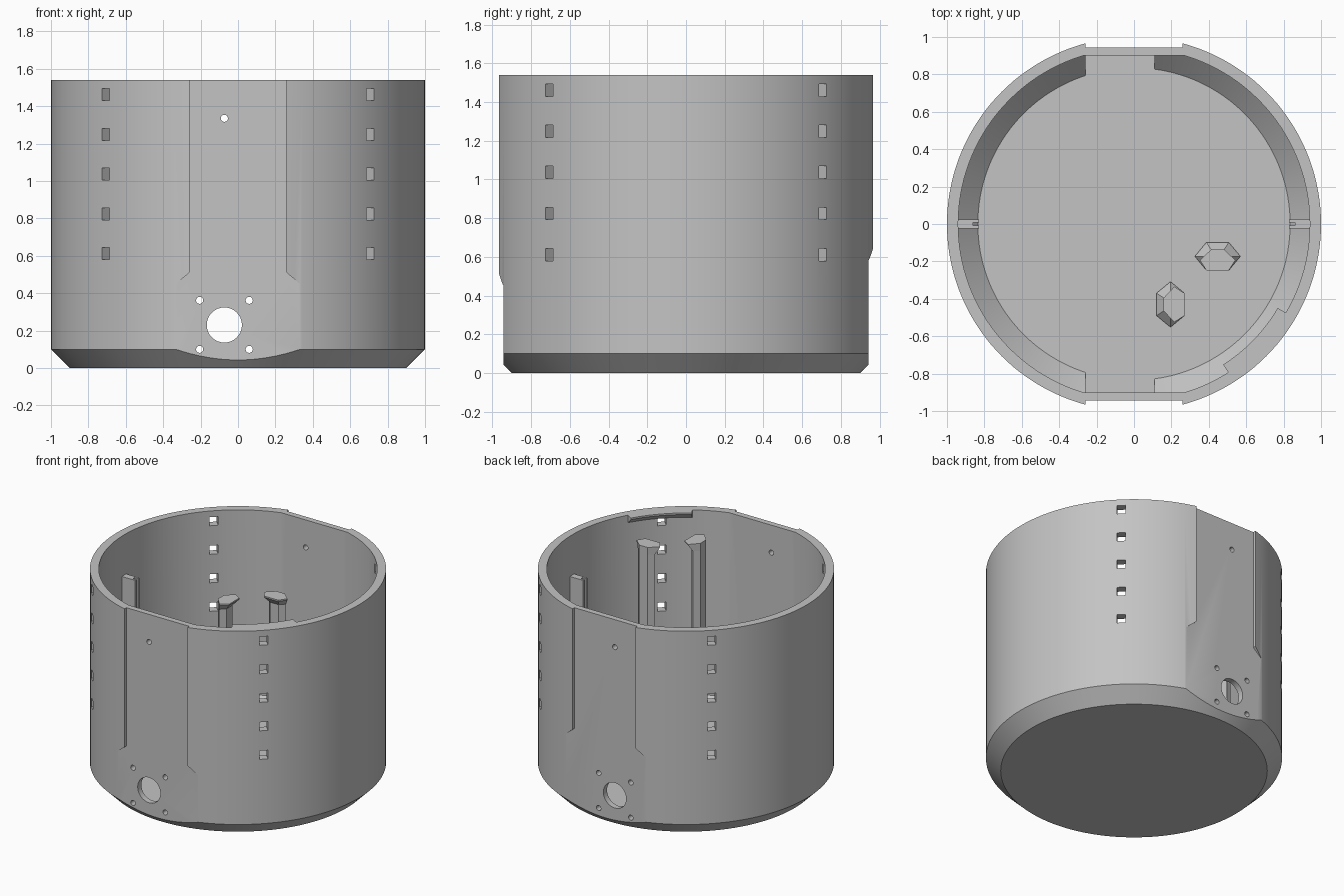
import bpy, bmesh, math
from mathutils import Matrix

if "Cube" in bpy.data.objects:
    bpy.data.objects.remove(bpy.data.objects["Cube"])

H, FLOOR = 1.54, 0.06
grey = bpy.data.materials.new("light_grey")
grey.diffuse_color = (0.55, 0.55, 0.55, 1)
grey.use_nodes = True
grey.node_tree.nodes["Principled BSDF"].inputs["Base Color"].default_value = grey.diffuse_color


def finish(name, bm):
    bmesh.ops.remove_doubles(bm, verts=bm.verts, dist=1e-5)
    bmesh.ops.recalc_face_normals(bm, faces=bm.faces)
    me = bpy.data.meshes.new(name)
    bm.to_mesh(me)
    bm.free()
    ob = bpy.data.objects.new(name, me)
    bpy.context.collection.objects.link(ob)
    me.materials.append(grey)
    return ob


def lathe(name, prof, n=144):
    """Closed solid from an (r, z) profile that starts and ends on the axis."""
    bm = bmesh.new()
    vs = [bm.verts.new((r, 0, z)) for r, z in prof]
    es = [bm.edges.new(p) for p in zip(vs, vs[1:])]
    bmesh.ops.spin(bm, geom=vs + es, cent=(0, 0, 0), axis=(0, 0, 1),
                   angle=math.tau, steps=n, use_merge=True)
    bmesh.ops.remove_doubles(bm, verts=bm.verts, dist=1e-5)
    return finish(name, bm)


def loft(name, rings):
    """Skin between equal-length point rings, capped at both ends."""
    bm = bmesh.new()
    rv = [[bm.verts.new(p) for p in r] for r in rings]
    n = len(rv[0])
    for a, b in zip(rv, rv[1:]):
        for i in range(n):
            bm.faces.new((a[i], a[(i + 1) % n], b[(i + 1) % n], b[i]))
    bm.faces.new(rv[0])
    bm.faces.new(rv[-1])
    return finish(name, bm)


def box(name, lo, hi):
    x0, y0, z0 = lo
    x1, y1, z1 = hi
    pts = ((x0, y0), (x1, y0), (x1, y1), (x0, y1))
    return loft(name, [[(x, y, z) for x, y in pts] for z in (z0, z1)])


def boolean(ob, tool, op="DIFFERENCE"):
    m = ob.modifiers.new(op.lower(), "BOOLEAN")
    m.operation, m.solver, m.object = op, "EXACT", tool
    bpy.context.view_layer.objects.active = ob
    bpy.ops.object.modifier_apply(modifier=m.name)
    bpy.data.objects.remove(tool)


def smooth(ob):
    bpy.ops.object.select_all(action="DESELECT")
    ob.select_set(True)
    bpy.context.view_layer.objects.active = ob
    bpy.ops.object.shade_smooth_by_angle(angle=math.radians(20))


# Tub body with chamfered base
tub = lathe("tub", [(0, 0), (0.9, 0), (1, 0.1), (1, H), (0, H)])

# Cavity: chamfered floor edge, flattened front and back, motor clearance
cavity = lathe("cavity", [(0, FLOOR), (0.835, FLOOR), (0.94, FLOOR + 0.105), (0.94, 1.8), (0, 1.8)])
boolean(cavity, box("clip", (-1.2, -0.9, -0.5), (1.2, 0.9, 2)), "INTERSECT")
boolean(cavity, box("clearance", (-0.26, -0.9, FLOOR), (0.11, 0.9, 0.5)), "UNION")
boolean(tub, cavity)

# Outer flats: narrow above, full width below the step
for side, z in ((-1, 0.51), (1, 0.64)):
    half = [(0.4, -0.1), (0.4, z - 0.055), (0.325, z - 0.055), (0.26, z), (0.26, 1.8)]
    outline = half + [(-x, h) for x, h in reversed(half)]
    boolean(tub, loft("flat_cutter", [[(x, side * y, h) for x, h in outline] for y in (0.943, 1.2)]))

# Motor shaft, screw and upper holes through both flats
holes = [(-0.073, 0.23, 0.094), (-0.073, 1.335, 0.019)]
holes += [(x, z, 0.019) for x in (-0.205, 0.06) for z in (0.1, 0.362)]
for hx, hz, r in holes:
    ring = [(hx + r * math.cos(k * math.tau / 32), hz + r * math.sin(k * math.tau / 32)) for k in range(32)]
    for y0, y1 in ((-1.1, -0.8), (0.8, 1.1)):
        boolean(tub, loft("hole_cutter", [[(x, y, z) for x, z in ring] for y in (y0, y1)]))

# Columns of square slots on the diagonals
for k in range(4):
    for i in range(5):
        z = 0.612 + 0.2125 * i
        slot = box("slot_cutter", (0.85, -0.029, z - 0.032), (1.1, 0.029, z + 0.032))
        slot.data.transform(Matrix.Rotation(math.radians(45 + 90 * k), 4, "Z"))
        boolean(tub, slot)
smooth(tub)

# Grooved guide ribs on the left and right inner walls
rib = [(0.945, -0.025), (0.945, 0.025), (0.83, 0.025), (0.83, 0.009),
       (0.86, 0.009), (0.86, -0.009), (0.83, -0.009), (0.83, -0.025)]
for side, name in ((1, "right_rib"), (-1, "left_rib")):
    loft(name, [[(side * x, y, z) for x, y in rib] for z in (FLOOR - 0.005, 1.24)])

# Inward rim ledge with a sloped underside
section = [(0.945, H), (0.89, H), (0.89, H - 0.012), (0.945, H - 0.06)]
angles = [math.radians(-57.6 + 27.3 * i / 14) for i in range(15)]
smooth(loft("rim_ledge", [[(r * math.cos(a), r * math.sin(a), z) for r, z in section] for a in angles]))

# Two hexagonal posts: wide foot, slim shaft, one-sided hooked head
foot = [(0, 0.122), (-0.075, 0.06), (-0.075, -0.06), (0, -0.122), (0.075, -0.06), (0.075, 0.06)]
shaft = [(0, 0.07), (-0.036, 0.035), (-0.036, -0.035), (0, -0.07), (0.036, -0.035), (0.036, 0.035)]
head = [(0.02, 0.095), (-0.036, 0.035), (-0.036, -0.035), (0.02, -0.095), (0.075, -0.06), (0.075, 0.06)]
levels = ((foot, FLOOR - 0.005), (foot, FLOOR + 0.02), (shaft, FLOOR + 0.07),
          (shaft, H - 0.06), (head, H - 0.015), (head, H - 0.005))
for name, px, py, turn in (("front_post", 0.195, -0.43, 0), ("right_post", 0.447, -0.173, -90)):
    post = loft(name, [[(x, y, z) for x, y in ring] for ring, z in levels])
    post.data.transform(Matrix.Translation((px, py, 0)) @ Matrix.Rotation(math.radians(turn), 4, "Z"))
